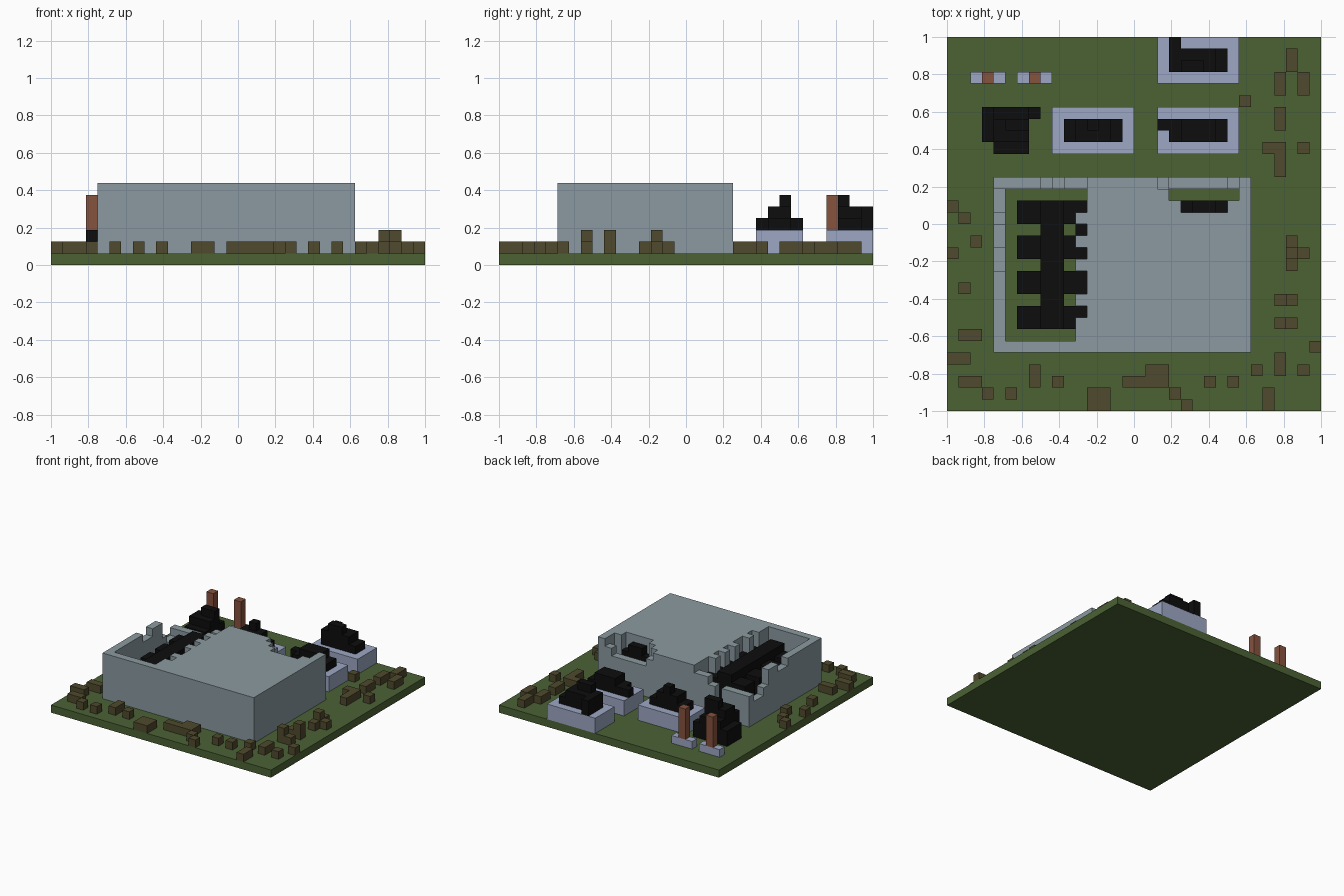
import bpy
import bmesh
from math import radians

CELL = 1 / 16      # edge of one block
HALF = 16          # half the width of the plot, in blocks

if "Cube" in bpy.data.objects:
    bpy.data.objects.remove(bpy.data.objects["Cube"])


def material(name, color):
    mat = bpy.data.materials.new(name)
    mat.use_nodes = True
    mat.diffuse_color = (*color, 1)
    shader = next(n for n in mat.node_tree.nodes if n.type == 'BSDF_PRINCIPLED')
    shader.inputs["Base Color"].default_value = (*color, 1)
    shader.inputs["Roughness"].default_value = 0.9
    return mat


GRASS = material("grass green", (0.07, 0.122, 0.034))
CONCRETE = material("concrete grey", (0.258, 0.323, 0.352))
PALE_STONE = material("pale blue stone", (0.337, 0.386, 0.552))
EARTH = material("dark earth", (0.08, 0.067, 0.026))
BRICK = material("red brick", (0.238, 0.084, 0.048))
SOOT = material("soot black", (0.004, 0.004, 0.004))


def fill(columns, i, j, top, depth=(1, 1)):
    """Set the height of a rectangle of block columns; zero clears it."""
    for a in range(i, i + depth[0]):
        for b in range(j, j + depth[1]):
            columns[a, b] = top


def build(name, columns, bottom, mat):
    """Turn block columns into a mesh that has outside faces only."""
    bm = bmesh.new()
    columns = {c: top for c, top in columns.items() if top > bottom}

    def face(*corners):
        bm.faces.new([bm.verts.new(((x - HALF) * CELL, (y - HALF) * CELL, z * CELL))
                      for x, y, z in corners])

    for (i, j), top in columns.items():
        ring = [(i, j), (i + 1, j), (i + 1, j + 1), (i, j + 1)]
        face(*[(x, y, top) for x, y in ring])
        face(*[(x, y, bottom) for x, y in reversed(ring)])
        sides = [(0, -1), (1, 0), (0, 1), (-1, 0)]
        for n, (di, dj) in enumerate(sides):
            p, q = ring[n], ring[(n + 1) % len(ring)]
            start = columns.get((i + di, j + dj), bottom)
            for z in range(start, top):
                face((*p, z), (*q, z), (*q, z + 1), (*p, z + 1))
    bmesh.ops.remove_doubles(bm, verts=bm.verts, dist=CELL / 100)
    bmesh.ops.dissolve_limit(bm, angle_limit=radians(1), verts=bm.verts, edges=bm.edges)
    mesh = bpy.data.meshes.new(name)
    bm.to_mesh(mesh)
    bm.free()
    mesh.materials.append(mat)
    obj = bpy.data.objects.new(name, mesh)
    bpy.context.collection.objects.link(obj)
    return obj


# Ground slab
ground = {}
fill(ground, 0, 0, 1, (32, 32))
build("ground", ground, 0, GRASS)

# Main hall, with a burnt-out wing and a smaller breach at the back
ROOF = 7
hall = {}
fill(hall, 4, 5, ROOF, (22, 15))
fill(hall, 5, 6, 0, (7, 13))
for j in (6, 7, 9, 12, 14, 16):
    fill(hall, 11, j, ROOF)
fill(hall, 19, 18, 0, (6, 1))
fill(hall, 20, 17, 0, (4, 1))
# Broken wall tops: side wall, then back wall
for j, length, top in ((12, 2, 6), (14, 2, 7), (16, 1, 5), (17, 2, 4)):
    fill(hall, 4, j, top, (1, length))
for i, length, top in ((4, 4, 5), (8, 1, 3), (9, 1, 5), (10, 2, 6),
                       (18, 1, 6), (19, 5, 5), (24, 1, 6)):
    fill(hall, i, 19, top, (length, 1))
build("hall", hall, 1, CONCRETE)

# Charred ribs and ridge inside the wing
wing = {}
for j in range(7, 18, 3):
    fill(wing, 6, j, 5, (5, 2))
for j in (8, 10, 11, 13, 15, 17):
    fill(wing, 11, j, 5)
fill(wing, 8, 7, 6, (2, 11))
build("wing_wreckage", wing, 1, SOOT)

# Charred heap in the small breach
breach = {}
fill(breach, 20, 17, 5, (4, 1))
fill(breach, 21, 17, 6, (2, 1))
build("breach_wreckage", breach, 1, SOOT)

# Charred heap outside the back wall
heap = {}
fill(heap, 3, 23, 3, (4, 3))
fill(heap, 7, 25, 3)
fill(heap, 4, 22, 4, (3, 4))
fill(heap, 4, 23, 5, (3, 2))
fill(heap, 5, 24, 6, (2, 1))
build("outer_heap", heap, 1, SOOT)

# Three low outbuildings
for label, i, j in (("middle", 9, 22), ("left", 18, 22), ("rear", 18, 28)):
    base = {}
    fill(base, i, j, 3, (7, 4))
    build(label + "_outbuilding", base, 1, PALE_STONE)
    wreck = {}
    fill(wreck, i + 1, j + 1, 4, (5, 2))
    if label == "middle":
        fill(wreck, i + 2, j + 1, 5, (3, 2))
        fill(wreck, i + 3, j + 2, 6)
    elif label == "left":
        fill(wreck, i, j + 2, 4)
        fill(wreck, i + 2, j + 1, 5, (3, 2))
    else:
        fill(wreck, i + 1, j + 3, 5)
        fill(wreck, i + 1, j + 1, 5, (4, 2))
        fill(wreck, i + 2, j + 1, 6, (2, 1))
    build(label + "_wreckage", wreck, 3, SOOT)

# Two chimneys on plinths
for label, i in (("right", 2), ("left", 6)):
    plinth, stack = {}, {}
    fill(plinth, i, 28, 2, (3, 1))
    fill(stack, i + 1, 28, 6)
    build(label + "_chimney_plinth", plinth, 1, PALE_STONE)
    build(label + "_chimney", stack, 2, BRICK)

# Scattered rubble: single blocks, runs along x, runs along y, patches
rubble = {}
for i, j in ((1, 16), (0, 17), (2, 14), (0, 13), (1, 10), (3, 1), (5, 1), (9, 2),
             (19, 1), (20, 0), (22, 2), (24, 2), (26, 3), (30, 3), (31, 5),
             (30, 13), (30, 22), (25, 26)):
    fill(rubble, i, j, 2)
for i, j, length in ((1, 6, 2), (0, 4, 2), (1, 2, 2), (15, 2, 4), (17, 3, 2),
                     (28, 7, 2), (28, 9, 2), (27, 22, 2)):
    fill(rubble, i, j, 2, (length, 1))
for i, j, length in ((7, 2, 2), (27, 0, 2), (28, 3, 2), (29, 12, 3), (28, 20, 2),
                     (28, 24, 2), (28, 27, 2), (30, 27, 2), (29, 29, 2)):
    fill(rubble, i, j, 2, (1, length))
fill(rubble, 12, 0, 2, (2, 2))
# Taller rubble
for i, j in ((28, 7), (29, 9), (29, 13)):
    fill(rubble, i, j, 3)
build("rubble", rubble, 1, EARTH)
